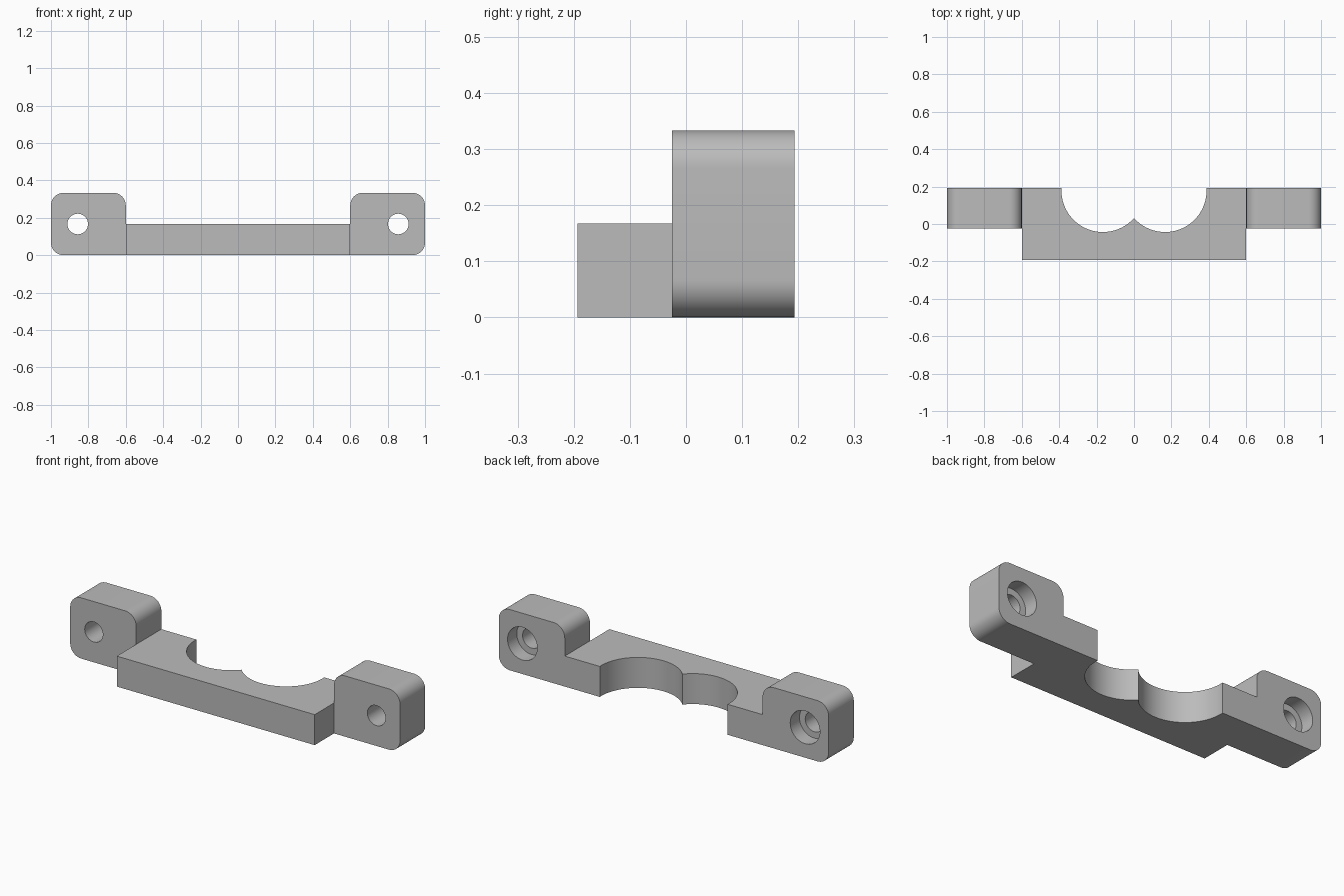
import bpy, bmesh
from math import sin, cos, pi, atan2, asin, radians
from mathutils import Matrix, Vector

cube = bpy.data.objects.get("Cube")
if cube:
    bpy.data.objects.remove(cube)

grey = bpy.data.materials.new("plain grey")
grey.use_nodes = True
colour = (0.5, 0.5, 0.5, 1)
grey.diffuse_color = colour
grey.node_tree.nodes["Principled BSDF"].inputs["Base Color"].default_value = colour

BACK, FRONT = 0.193, -0.193
EAR_FRONT = -0.025
HALF_BODY, BODY_TOP, EAR_TOP = 0.6, 0.167, 0.333


def arc(cx, cy, r, start, end, steps):
    return [(cx + r * cos(start + (end - start) * i / steps),
             cy + r * sin(start + (end - start) * i / steps)) for i in range(steps + 1)]


def extrude(name, points, place, along):
    """Extrude a closed profile; place maps 2D points into space."""
    bm = bmesh.new()
    face = bm.faces.new([bm.verts.new(place(a, b)) for a, b in points])
    out = bmesh.ops.extrude_face_region(bm, geom=[face])
    bmesh.ops.translate(bm, vec=Vector(along),
                        verts=[v for v in out["geom"] if isinstance(v, bmesh.types.BMVert)])
    bmesh.ops.recalc_face_normals(bm, faces=bm.faces)
    mesh = bpy.data.meshes.new(name)
    bm.to_mesh(mesh)
    bm.free()
    obj = bpy.data.objects.new(name, mesh)
    bpy.context.collection.objects.link(obj)
    mesh.materials.append(grey)
    return obj


def smooth(obj):
    bpy.ops.object.select_all(action="DESELECT")
    obj.select_set(True)
    bpy.context.view_layer.objects.active = obj
    bpy.ops.object.shade_smooth_by_angle(angle=radians(30))


# Body plate with two overlapping round bays in its back edge
bay_x, bay_y, bay_r = 0.166, 0.179, 0.222
rise = asin((BACK - bay_y) / bay_r)
cusp = atan2((bay_r ** 2 - bay_x ** 2) ** 0.5, bay_x)
right_bay = arc(bay_x, bay_y, bay_r, rise, cusp - pi, 40)
left_bay = [(-x, y) for x, y in reversed(right_bay[:-1])]
outline = [(-HALF_BODY, FRONT), (HALF_BODY, FRONT), (HALF_BODY, BACK)]
outline += right_bay + left_bay + [(-HALF_BODY, BACK)]
body = extrude("body_plate", outline, lambda x, y: (x, y, 0), (0, 0, BODY_TOP))
smooth(body)

# Mounting ears with rounded corners and counterbored screw holes
R = 0.067
profile = [(HALF_BODY, 0)]
profile += arc(1 - R, R, R, -pi / 2, 0, 12)
profile += arc(1 - R, EAR_TOP - R, R, 0, pi / 2, 12)
profile += arc(HALF_BODY + R, EAR_TOP - R, R, pi / 2, pi, 12)


def cut_hole(ear, side, radius, y0, y1):
    ring = arc(0.857, EAR_TOP / 2, radius, 0, 2 * pi, 48)[:-1]
    cutter = extrude("hole_cutter", ring, lambda x, z: (side * x, y0, z), (0, y1 - y0, 0))
    cutter.hide_render = True
    mod = ear.modifiers.new("hole", "BOOLEAN")
    mod.operation, mod.solver, mod.object = "DIFFERENCE", "EXACT", cutter
    bpy.context.view_layer.objects.active = ear
    bpy.ops.object.modifier_apply(modifier=mod.name)
    bpy.data.objects.remove(cutter)


for side, name in ((1, "left_ear"), (-1, "right_ear")):
    ear = extrude(name, profile, lambda x, z: (side * x, EAR_FRONT, z), (0, BACK - EAR_FRONT, 0))
    cut_hole(ear, side, 0.055, EAR_FRONT - 0.1, BACK + 0.1)
    cut_hole(ear, side, 0.09, BACK - 0.08, BACK + 0.1)
    smooth(ear)
